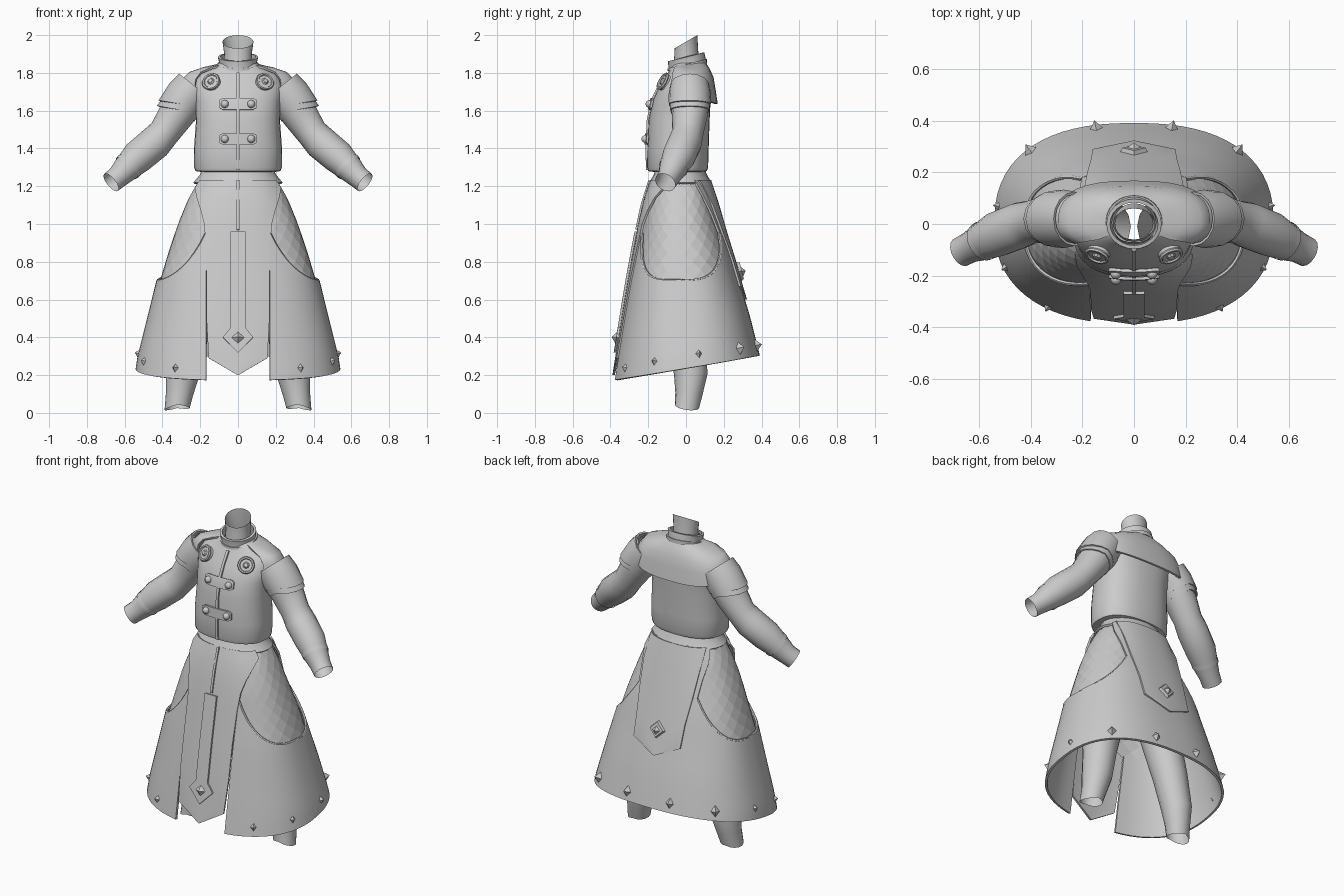
import bpy, bmesh
from math import sin, cos, pi, asin, radians
from mathutils import Vector

if "Cube" in bpy.data.objects:
    bpy.data.objects.remove(bpy.data.objects["Cube"])

N = 2.4  # superellipse exponent of the garment cross-sections
# z, half width, front y, back y
SKIRT = [(1.26, .2, -.165, .105), (1.15, .268, -.205, .145), (1.0, .33, -.24, .185), (.85, .38, -.265, .235),
         (.7, .425, -.295, .275), (.5, .475, -.328, .335), (.3, .525, -.36, .385), (.14, .55, -.385, .415)]
JACKET = [(1.275, .19, -.165, .09), (1.28, .225, -.2, .11), (1.3, .232, -.206, .117), (1.4, .233, -.205, .12),
          (1.55, .222, -.198, .125), (1.65, .228, -.178, .13), (1.73, .245, -.14, .135), (1.79, .215, -.1, .125),
          (1.83, .13, -.08, .11), (1.86, .09, -.07, .09)]


def spow(v, p):
    return (1 if v >= 0 else -1) * abs(v) ** p


def section(table, z):
    t = sorted(table)
    z = min(max(z, t[0][0]), t[-1][0])
    for a, b in zip(t, t[1:]):
        if z <= b[0]:
            f = (z - a[0]) / (b[0] - a[0])
            return [p + (q - p) * f for p, q in zip(a[1:], b[1:])]


def around(table, t, z, off=0.0):  # t = 0 front, pi back
    rx, yf, yb = section(table, z)
    return Vector(((rx + off) * spow(sin(t), 2 / N),
                   (yf + yb) / 2 - ((yb - yf) / 2 + off) * spow(cos(t), 2 / N), z))


def surf(table, x, z, side, off=0.0):  # side = -1 front, 1 back
    rx, yf, yb = section(table, z)
    x = max(-rx * .98, min(rx * .98, x))
    return Vector((x, (yf + yb) / 2 + side * ((yb - yf) / 2 * (1 - abs(x / rx) ** N) ** (1 / N) + off), z))


def finish(ob, thick=0, mirror=False, angle=35):
    bpy.ops.object.select_all(action='DESELECT')
    ob.select_set(True)
    bpy.context.view_layer.objects.active = ob
    if mirror:
        m = ob.modifiers.new("mirror", 'MIRROR')
        m.use_clip, m.merge_threshold = True, .002
    if thick:
        m = ob.modifiers.new("thickness", 'SOLIDIFY')
        m.thickness, m.offset = thick, 0
    if mirror or thick:
        bpy.ops.object.convert(target='MESH')
    bpy.ops.object.shade_smooth_by_angle(angle=radians(angle))
    return ob


def make(name, verts, faces, **kw):
    me = bpy.data.meshes.new(name)
    me.from_pydata([tuple(v) for v in verts], [], faces)
    bm = bmesh.new()
    bm.from_mesh(me)
    bmesh.ops.recalc_face_normals(bm, faces=bm.faces)
    bm.to_mesh(me)
    bm.free()
    ob = bpy.data.objects.new(name, me)
    bpy.context.collection.objects.link(ob)
    return finish(ob, **kw)


def loft(name, rings, closed=True, **kw):
    n = len(rings[0])
    faces = [(i * n + j, i * n + (j + 1) % n, (i + 1) * n + (j + 1) % n, (i + 1) * n + j)
             for i in range(len(rings) - 1) for j in range(n if closed else n - 1)]
    return make(name, [v for r in rings for v in r], faces, **kw)


def strip(name, table, rows, side, off, x0=0, thick=.012, nx=10):
    rings = [[surf(table, x0 + w * (2 * j / nx - 1), z, side, off) for j in range(nx + 1)] for z, w in rows]
    return loft(name, rings, closed=False, thick=thick)


def tube(name, pts, radii, n=16, tip=0, **kw):
    pts = [Vector(p) for p in pts]
    rings = []
    for i, (p, r) in enumerate(zip(pts, radii)):
        d = (pts[min(i + 1, len(pts) - 1)] - pts[max(i - 1, 0)]).normalized()
        v = d.cross(Vector((0, 1, 0))).normalized()
        w = d.cross(v)
        last = tip if i == len(pts) - 1 else 0
        rings.append([p + (v * cos(a) + w * sin(a)) * r + d * last * max(0, cos(a))
                      for a in (2 * pi * k / n for k in range(n))])
    return loft(name, rings, **kw)


def oval(z, rx, yf, yb, tilt=0, n=24):
    c, r = (yf + yb) / 2, (yb - yf) / 2
    return [Vector((rx * cos(a), c + r * sin(a), z + tilt * r * sin(a))) for a in (2 * pi * k / n for k in range(n))]


def stud(name, loc, normal, r, h, r2=0, sides=4, sx=1):
    bpy.ops.mesh.primitive_cone_add(vertices=sides, radius1=r, radius2=r2, depth=h, location=loc)
    ob = bpy.context.object
    ob.name = name
    ob.rotation_euler = Vector(normal).to_track_quat('Z', 'Y').to_euler()
    ob.scale = (sx, 1, 1)
    return finish(ob)


# --- outer skirt: open at the front, U-shaped hip cut-outs
cols, rows = 30, 9
grid, rim = [], []
for i in range(cols + 1):
    s = i / cols
    ztop = min(.95, .70 + .25 * (abs(s - .4) / .4) ** 3)

    def at(z):
        t0 = asin((.168 / section(SKIRT, z)[0]) ** (N / 2))
        return around(SKIRT, t0 + s * (pi - t0), z)
    zhem = .17 + (at(.24).y + .38) * .17
    col = [at(ztop + (zhem - ztop) * k / rows) for k in range(rows + 1)]
    if s == 1:
        for p in col:
            p.x = 0
    grid.append(col)
    if s <= .81:
        rim.append(col[0])
loft("outer_skirt", grid, closed=False, thick=.014, mirror=True)
tube("hip_opening_rim", rim, [.008] * len(rim), n=6, mirror=True)

# --- quilted under-skirt made of diamond facets
nd, nr = 22, 15
verts = [around(SKIRT, 2 * pi * (j + (i % 2) / 2) / nd, 1.25 - .045 * i, -.012) for i in range(nr) for j in range(nd)]
faces = []
for i in range(nr - 2):
    for j in range(nd):
        a, b = (j - 1 + i % 2) % nd, (j + i % 2) % nd
        faces.append((i * nd + j, (i + 1) * nd + b, (i + 2) * nd + j, (i + 1) * nd + a))
make("quilted_under_skirt", verts, faces, angle=3)

# --- front and back panels
strip("front_tabard", SKIRT, [(1.23, .2), (1.19, .225), (1.14, .217), (1.07, .195), (1.0, .178), (.9, .17), (.7, .166),
                              (.5, .166), (.29, .155), (.2, .002)], -1, .008)
strip("front_strap", SKIRT, [(.96, .04), (.7, .04), (.45, .04), (.4, .08), (.32, .002)], -1, .02)
strip("skirt_placket", SKIRT, [(1.23, .007), (1.1, .007), (.97, .007)], -1, .018, nx=2)
strip("back_yoke", SKIRT, [(1.23, .2), (1.15, .22), (1.05, .208), (.94, .2)], 1, .0)
strip("back_panel", SKIRT, [(1.23, .19), (1.1, .19), (.95, .18), (.8, .165), (.67, .16), (.6, .002)], 1, .012)
stud("front_diamond", surf(SKIRT, 0, .4, -1, .034), (0, -1, .15), .042, .03)
stud("back_diamond_base", surf(SKIRT, 0, .75, 1, .024), (0, 1, .25), .055, .02, .045)
stud("back_diamond", surf(SKIRT, 0, .75, 1, .042), (0, 1, .25), .032, .025)

# --- hem studs
for sx in (-1, 1):
    for x, y, z in [(.335, -.325, .24), (.5, -.17, .275), (.53, .07, .315), (.41, .295, .345), (.15, .385, .36)]:
        stud("hem_stud", (sx * x, y, z), (sx * x, y * 1.8, .15), .034, .035, sx=.75)

# --- waistband and jacket
loft("waistband", [oval(1.3, .18, -.15, .09), oval(1.26, .195, -.165, .105), oval(1.215, .232, -.19, .13)], thick=.012)
loft("jacket", [[around(JACKET, 2 * pi * k / 32, r[0]) for k in range(32)] for r in JACKET])
strip("jacket_placket", JACKET, [(z, .008) for z in (1.285, 1.4, 1.55, 1.65, 1.73, 1.8)], -1, .004, nx=2)
for z in (1.635, 1.45):
    strip("toggle_strap", JACKET, [(z + .03, .08), (z + .02, .098), (z - .02, .098), (z - .03, .08)], -1, .01)
    for sx in (-1, 1):
        bpy.ops.mesh.primitive_uv_sphere_add(segments=12, ring_count=8, radius=.021,
                                             location=surf(JACKET, sx * .07, z, -1, .016))
        bpy.context.object.name = "toggle_button"
        finish(bpy.context.object)

# --- round brooches
for sx in (-1, 1):
    nrm = Vector((sx * .35, -.85, .5)).normalized()
    loc = surf(JACKET, sx * .14, 1.75, -1, .006)
    stud("brooch_disc", loc, nrm, .046, .022, .042, 20)
    bpy.ops.mesh.primitive_torus_add(major_radius=.042, minor_radius=.008, major_segments=20, minor_segments=6,
                                     location=loc + nrm * .01, rotation=nrm.to_track_quat('Z', 'Y').to_euler())
    bpy.context.object.name = "brooch_ring"
    finish(bpy.context.object)
    stud("brooch_centre", loc + nrm * .014, nrm, .022, .012, .012, 8)

# --- shoulder mantle wrapping the back, open at the chest
rings = []
for rx, yf, yb, zs, zb in [(.1, -.07, .1, 1.84, 1.85), (.18, -.1, .12, 1.825, 1.82), (.255, -.11, .14, 1.8, 1.775),
                           (.29, -.115, .15, 1.765, 1.715), (.3, -.12, .162, 1.7, 1.635)]:
    ring = []
    for k in range(27):
        a = radians(-45 + 270 * k / 26)
        s = max(0, sin(a)) ** .6
        ry = yb - .01 if sin(a) > 0 else -.01 - yf
        ring.append((rx * spow(cos(a), 2 / 2.6), .01 + ry * spow(sin(a), 2 / 2.6), zs + (zb - zs) * s))
    rings.append(ring)
loft("shoulder_mantle", rings, closed=False, thick=.012)

# --- collar and neck
loft("collar", [oval(1.82, .1, -.085, .1, .2), oval(1.85, .092, -.085, .098, .25), oval(1.885, .1, -.09, .09, .25)],
     thick=.014)
loft("collar_trim", [oval(1.83, .106, -.092, .106, .2), oval(1.848, .103, -.092, .105, .25)], thick=.012)
loft("neck", [oval(1.82, .08, -.07, .08), oval(1.9, .073, -.062, .065, .2), oval(1.965, .082, -.06, .06, .58)])

# --- sleeves and pointed shoulder caps
tube("arm", [(.22, .02, 1.72), (.27, .02, 1.66), (.33, .02, 1.575), (.39, .01, 1.485), (.44, -.005, 1.43),
             (.53, -.04, 1.355), (.6, -.075, 1.285), (.635, -.09, 1.25), (.672, -.11, 1.22)],
     [.095, .1, .095, .083, .09, .088, .07, .06, .058], mirror=True)
tube("sleeve_cuff", [(.575, -.062, 1.31), (.59, -.07, 1.295)], [.079, .077], mirror=True)
tube("shoulder_cap", [(.23, .02, 1.73), (.27, .02, 1.68), (.3, .02, 1.635)], [.1, .108, .106],
     tip=.05, thick=.01, mirror=True)
tube("shoulder_cap_under", [(.26, .02, 1.68), (.315, .02, 1.605)], [.104, .1], tip=.05, thick=.008, mirror=True)

# --- legs under the skirt
tube("leg", [(.13, -.01, 1.0), (.2, -.01, .65), (.26, .01, .4), (.295, .025, .2), (.31, .015, .1), (.32, .005, .035)],
     [.12, .115, .1, .088, .072, .065], tip=.03, mirror=True)
